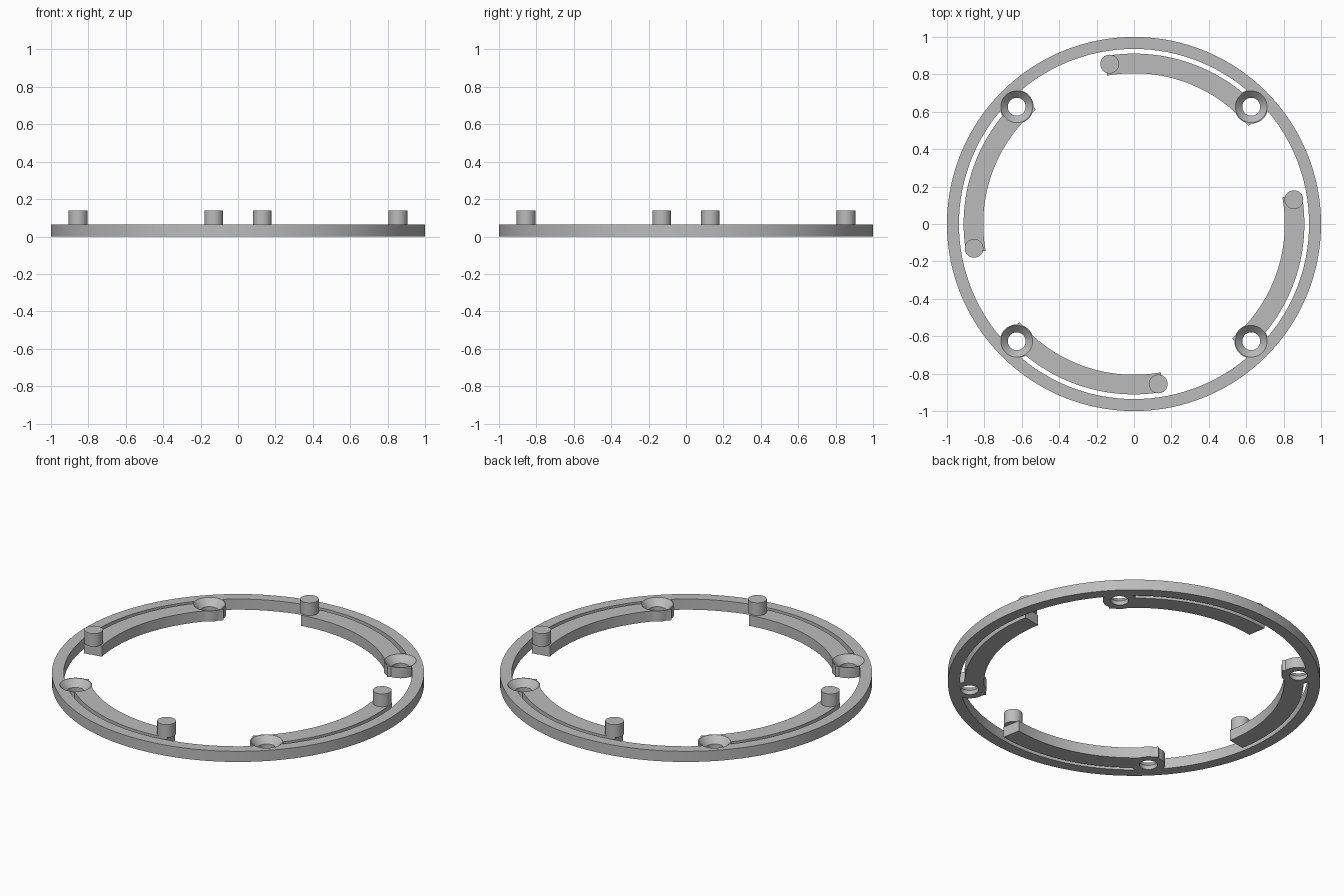
import bpy
import math
from mathutils import Matrix

if "Cube" in bpy.data.objects:
    bpy.data.objects.remove(bpy.data.objects["Cube"], do_unlink=True)

H = 0.063            # plate thickness
HOLE = 0.627         # screw hole offset in x and y

grey = bpy.data.materials.new("plain grey")
grey.use_nodes = True
grey.diffuse_color = (0.5, 0.5, 0.5, 1)
grey.node_tree.nodes["Principled BSDF"].inputs["Base Color"].default_value = (0.5, 0.5, 0.5, 1)


def make(name, verts, faces):
    mesh = bpy.data.meshes.new(name)
    mesh.from_pydata(verts, [], faces)
    mesh.materials.append(grey)
    obj = bpy.data.objects.new(name, mesh)
    bpy.context.collection.objects.link(obj)
    return obj


def lathe(name, profile, n, location=(0, 0), caps=True):
    """Spin (radius, z) points, listed upwards; without caps the profile closes on itself."""
    verts, faces, m = [], [], len(profile)
    for i in range(n):
        a = math.tau * i / n
        verts += [(location[0] + r * math.cos(a), location[1] + r * math.sin(a), z) for r, z in profile]
    for i in range(n):
        p, q = i * m, (i + 1) % n * m
        for j in range(m - 1 if caps else m):
            k = (j + 1) % m
            faces.append((p + j, q + j, q + k, p + k))
    if caps:
        faces.append([i * m for i in reversed(range(n))])
        faces.append([i * m + m - 1 for i in range(n)])
    return make(name, verts, faces)


def arc_bar(name, r0, r1, start, end, n):
    """Curved bar of rectangular section between two angles in degrees."""
    verts, faces = [], []
    for i in range(n + 1):
        a = math.radians(start + (end - start) * i / n)
        for r, z in ((r0, 0), (r1, 0), (r1, H), (r0, H)):
            verts.append((r * math.cos(a), r * math.sin(a), z))
    for i in range(n):
        p = 4 * i
        for j in range(4):
            k = (j + 1) % 4
            faces.append((p + j, p + 4 + j, p + 4 + k, p + k))
    faces += [(0, 1, 2, 3), tuple(4 * n + j for j in (3, 2, 1, 0))]
    return make(name, verts, faces)


def combine(target, tool, operation):
    """Apply a boolean and drop the tool object."""
    mod = target.modifiers.new("join", "BOOLEAN")
    mod.operation, mod.solver, mod.object = operation, "EXACT", tool
    bpy.context.view_layer.update()
    graph = bpy.context.evaluated_depsgraph_get()
    mesh = bpy.data.meshes.new_from_object(target.evaluated_get(graph))
    target.modifiers.clear()
    target.data = mesh
    bpy.data.objects.remove(tool, do_unlink=True)


def fix_normals(obj):
    import bmesh
    bm = bmesh.new()
    bm.from_mesh(obj.data)
    bmesh.ops.recalc_face_normals(bm, faces=bm.faces)
    bm.to_mesh(obj.data)
    bm.free()


# Outer ring
ring = lathe("ring_with_arms", [(0.936, 0), (1, 0), (1, H), (0.936, H)], 128, caps=False)
fix_normals(ring)
finished = [ring]

# Four quarters, each with a flexible arm, a screw boss and a pin
for quarter in range(4):
    turn = Matrix.Rotation(quarter * math.pi / 2, 4, "Z")

    arm = arc_bar("arm", 0.806, 0.911, 40.6, 100.2, 32)
    boss = lathe("boss", [(0.09, 0), (0.09, H)], 40, (HOLE, HOLE))
    # Countersunk screw hole
    hole = lathe("hole", [(0.048, -0.02), (0.048, 0.025), (0.085, H), (0.104, H + 0.02)],
                 40, (HOLE, HOLE))
    for tool, operation in ((arm, "UNION"), (boss, "UNION"), (hole, "DIFFERENCE")):
        tool.data.transform(turn)
        fix_normals(tool)
        combine(ring, tool, operation)

    pin = lathe(f"pin_{quarter + 1}", [(0.05, H - 0.001), (0.05, 0.139)], 32, (-0.13, 0.855))
    pin.data.transform(turn)
    fix_normals(pin)
    finished.append(pin)

# Smooth round walls, keep crisp edges
bpy.ops.object.select_all(action="DESELECT")
for obj in finished:
    obj.select_set(True)
bpy.context.view_layer.objects.active = ring
bpy.ops.object.shade_smooth_by_angle(angle=math.radians(30))
